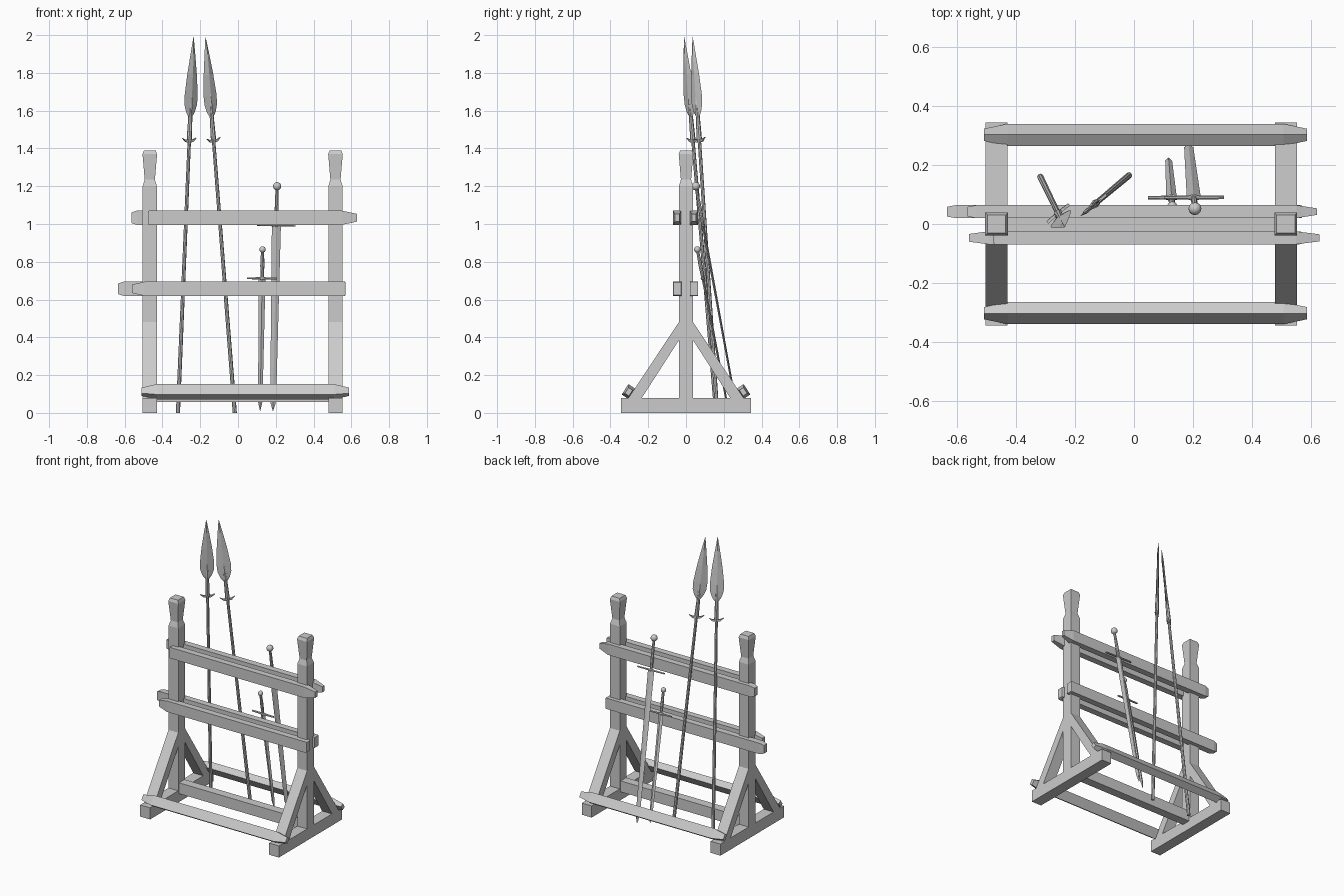
import bpy, bmesh, math
from mathutils import Matrix, Vector

cube = bpy.data.objects.get("Cube")
if cube:
    bpy.data.objects.remove(cube, do_unlink=True)

grey = bpy.data.materials.new("plain grey")
grey.use_nodes = True
GREY = (0.6, 0.6, 0.6, 1)
grey.diffuse_color = GREY
grey.node_tree.nodes["Principled BSDF"].inputs["Base Color"].default_value = GREY


def frame(origin, axis, side):
    """Local z runs along axis, local x as near to side as possible."""
    z = Vector(axis).normalized()
    x = Vector(side)
    x = (x - z * x.dot(z)).normalized()
    m = Matrix((x, z.cross(x), z)).transposed().to_4x4()
    return Matrix.Translation(origin) @ m


def finish(name, bm, matrix, smooth=False):
    bm.transform(matrix)
    bmesh.ops.recalc_face_normals(bm, faces=bm.faces)
    mesh = bpy.data.meshes.new(name)
    bm.to_mesh(mesh)
    bm.free()
    mesh.materials.append(grey)
    for p in mesh.polygons:
        p.use_smooth = smooth
    obj = bpy.data.objects.new(name, mesh)
    bpy.context.collection.objects.link(obj)
    return obj


def loft(name, sections, matrix, shape="box", sides=8):
    """Sections are (distance, half width, half depth) along local z."""
    if shape == "box":
        unit = [(1, 1), (-1, 1), (-1, -1), (1, -1)]
    elif shape == "diamond":
        unit = [(1, 0), (0, 1), (-1, 0), (0, -1)]
    else:
        steps = [math.tau * i / sides for i in range(sides)]
        unit = [(math.cos(a), math.sin(a)) for a in steps]
    bm = bmesh.new()
    rings = [[bm.verts.new((u * w, v * d, t)) for u, v in unit] for t, w, d in sections]
    n = len(unit)
    for a, b in zip(rings, rings[1:]):
        for i in range(n):
            bm.faces.new((a[i], a[(i + 1) % n], b[(i + 1) % n], b[i]))
    bm.faces.new(rings[0])
    bm.faces.new(rings[-1])
    return finish(name, bm, matrix)


def prism(name, outline, thickness, matrix):
    """Outline in local x and z, thickness centred on local y."""
    bm = bmesh.new()
    face = bm.faces.new([bm.verts.new((x, -thickness / 2, z)) for x, z in outline])
    out = bmesh.ops.extrude_face_region(bm, geom=[face])
    verts = [v for v in out["geom"] if isinstance(v, bmesh.types.BMVert)]
    bmesh.ops.translate(bm, verts=verts, vec=(0, thickness, 0))
    return finish(name, bm, matrix)


# End frames: foot, post with flared head, two braces
W = 0.0375
for label, x in (("right", -0.467), ("left", 0.516)):
    loft(label + "_foot", [(-0.345, W, 0.04), (0.345, W, 0.04)],
         frame((x, 0, 0.04), (0, 1, 0), (1, 0, 0)))
    post = [(0.04, W), (1.2, W), (1.235, 0.027), (1.37, 0.0385), (1.39, 0.031)]
    loft(label + "_post", [(z, w, w) for z, w in post],
         frame((x, 0, 0), (0, 0, 1), (1, 0, 0)))
    for end, s in (("front", -1), ("back", 1)):
        prism(f"{label}_{end}_brace",
              [(s * 0.03, 0.492), (s * 0.03, 0.396), (s * 0.24, 0.07), (s * 0.31, 0.07)],
              2 * W, frame((x, 0, 0), (0, 0, 1), (0, 1, 0)))


# Rails: each end is (tip x, taper length, tip scale)
def rail(name, y, z, start, end, half=(0.022, 0.0375), side=(0, 1, 0)):
    a, la, sa = start
    b, lb, sb = end
    w, d = half
    loft(name, [(a, w * sa, d * sa), (a + la, w, d), (b - lb, w, d), (b, w * sb, d * sb)],
         frame((0, y, z), (1, 0, 0), side))


rail("upper_front_rail", -0.047, 1.033, (-0.477, 0.006, 0.9), (0.63, 0.08, 0.55))
rail("upper_back_rail", 0.042, 1.033, (-0.565, 0.03, 0.75), (0.622, 0.07, 0.5))
rail("lower_front_rail", -0.047, 0.657, (-0.56, 0.065, 0.6), (0.57, 0.008, 0.9))
rail("lower_back_rail", 0.042, 0.657, (-0.635, 0.03, 0.75), (0.57, 0.004, 0.95))
for label, s in (("front", -1), ("back", 1)):
    rail(label + "_foot_rail", s * 0.303, 0.112, (-0.51, 0.08, 0.55), (0.588, 0.08, 0.55),
         (0.0325, 0.0235), (0, s * 0.55, -0.835))
rail("centre_stretcher", 0, 0.095, (-0.45, 0.01, 1), (0.5, 0.01, 1), (0.03, 0.0375))


# Spears: tapered shaft, winged socket, leaf blade
def spear(name, butt, tip):
    butt, tip = Vector(butt), Vector(tip)
    length = (tip - butt).length
    m = frame(butt, tip - butt, (0.77, 0.64, 0))
    loft(name + "_shaft", [(0, 0.011, 0.011), (length - 0.5, 0.009, 0.009)], m, "round")
    socket = [(0.56, 0.012), (0.54, 0.014), (0.43, 0.011), (0.3, 0.007), (0.12, 0.003)]
    loft(name + "_socket", [(length - t, r, r) for t, r in socket], m, "round")
    blade = [(0.43, 0.009), (0.4, 0.03), (0.36, 0.043), (0.31, 0.045),
             (0.2, 0.033), (0.09, 0.016), (0, 0.001)]
    loft(name + "_blade", [(length - t, w, min(w, 0.007)) for t, w in blade], m, "diamond")
    half = [(0, -0.012), (0.025, -0.008), (0.048, 0.013), (0.024, 0.004), (0, 0.006)]
    outline = half + [(-x, z) for x, z in half[-2:0:-1]]
    prism(name + "_wings", outline, 0.01, m @ Matrix.Translation((0, 0, length - 0.55)))


spear("right_spear", (-0.318, 0.16, 0), (-0.235, -0.01, 1.99))
spear("left_spear", (-0.017, 0.165, 0), (-0.172, 0.035, 1.99))


# Swords, standing on their points
def sword(name, tip, pommel, guard_at, guard_half, width, ball):
    tip, pommel = Vector(tip), Vector(pommel)
    length = (pommel - tip).length
    m = frame(tip, pommel - tip, (1, 0, 0))
    loft(name + "_blade", [(0, 0.001, 0.001), (0.05, width * 0.65, 0.005),
                           (guard_at, width, 0.007)], m, "diamond")
    loft(name + "_grip", [(guard_at, 0.009, 0.008), (guard_at + 0.07, 0.011, 0.01),
                          (length, 0.008, 0.007)], m, "round")
    bar = frame((0, 0, guard_at), (1, 0, 0), (0, 1, 0))
    g = guard_half
    loft(name + "_guard", [(-g, 0.006, 0.005), (-g * 0.9, 0.006, 0.005), (-0.02, 0.007, 0.006),
                           (0, 0.012, 0.01), (0.02, 0.007, 0.006),
                           (g * 0.9, 0.006, 0.005), (g, 0.006, 0.005)], m @ bar, "round")
    bm = bmesh.new()
    bmesh.ops.create_uvsphere(bm, u_segments=12, v_segments=8, radius=ball)
    finish(name + "_pommel", bm, m @ Matrix.Translation((0, 0, length)), True)


sword("long_sword", (0.185, 0.27, 0.01), (0.207, 0.052, 1.2), 1.0, 0.102, 0.024, 0.022)
sword("short_sword", (0.117, 0.225, 0.01), (0.13, 0.06, 0.865), 0.715, 0.08, 0.018, 0.017)
